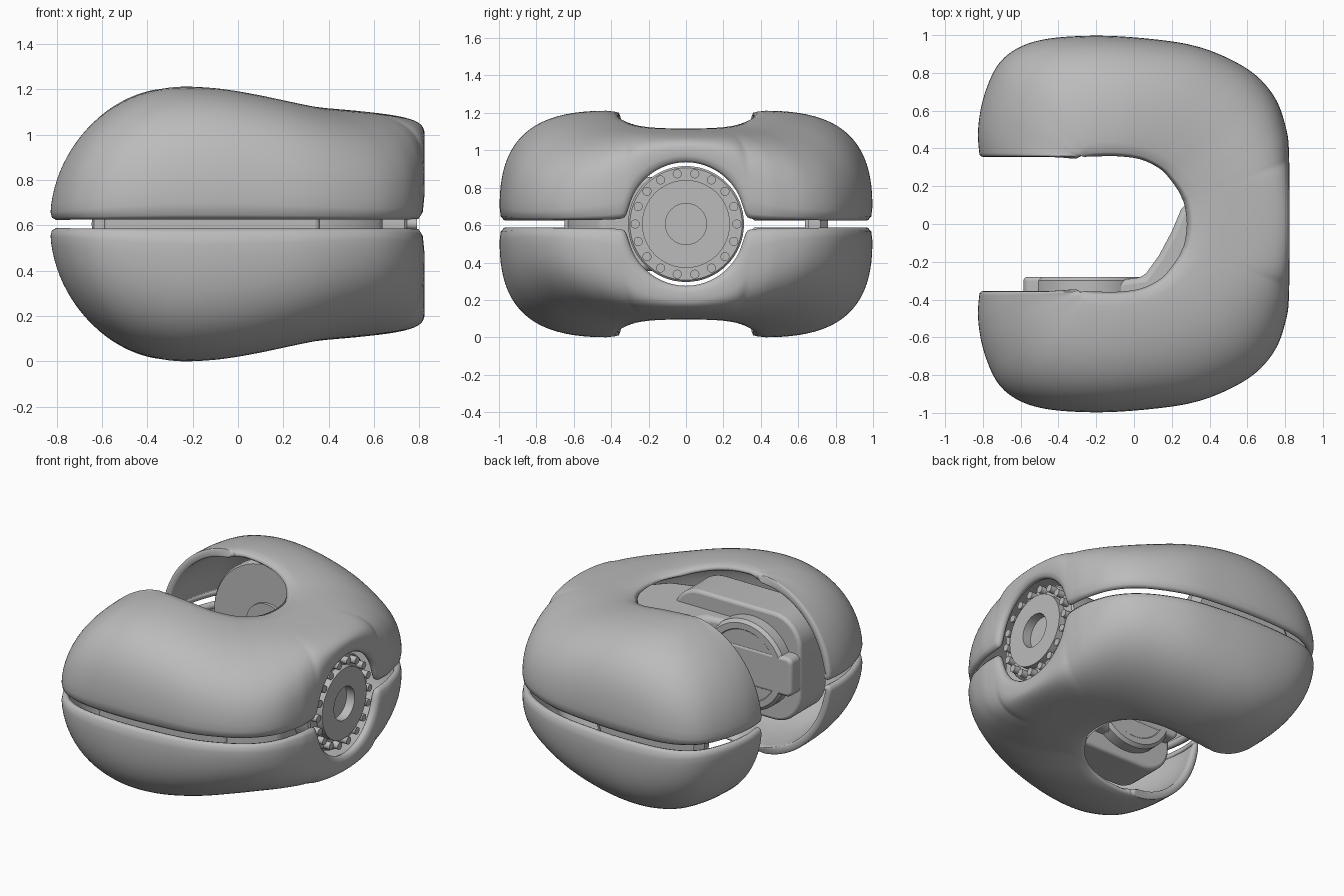
import bpy, bmesh, math
from mathutils import Vector

cube = bpy.data.objects.get("Cube")
if cube:
    bpy.data.objects.remove(cube, do_unlink=True)

MID = 0.606            # height of the seam between the two shells
ARM_X = -0.235         # centre of the round units inside the arms

grey = bpy.data.materials.new("mid grey")
grey.use_nodes = True
grey.diffuse_color = (0.5, 0.5, 0.5, 1)
grey.node_tree.nodes["Principled BSDF"].inputs["Base Color"].default_value = (0.5, 0.5, 0.5, 1)


def finish(name, bm, location=(0, 0, MID), rotation=(0, 0, 0), bevel=0, angle=35):
    mesh = bpy.data.meshes.new(name)
    bm.to_mesh(mesh)
    bm.free()
    mesh.materials.append(grey)
    obj = bpy.data.objects.new(name, mesh)
    bpy.context.scene.collection.objects.link(obj)
    obj.location, obj.rotation_euler = location, rotation
    bpy.ops.object.select_all(action='DESELECT')
    obj.select_set(True)
    bpy.context.view_layer.objects.active = obj
    bpy.ops.object.shade_smooth_by_angle(angle=math.radians(angle))
    if bevel:
        mod = obj.modifiers.new("soft edges", 'BEVEL')
        mod.width, mod.segments, mod.limit_method = bevel, 3, 'ANGLE'
    return obj


def lathe(name, profile, location, rotation, sides=64):
    """Turn (radius, height) points about the local z axis."""
    bm = bmesh.new()
    verts = [bm.verts.new((r, 0, h)) for r, h in profile]
    edges = [bm.edges.new(pair) for pair in zip(verts, verts[1:])]
    bmesh.ops.spin(bm, geom=verts + edges, cent=(0, 0, 0), axis=(0, 0, 1),
                   angle=math.tau, steps=sides)
    bmesh.ops.remove_doubles(bm, verts=bm.verts, dist=0.0005)
    bmesh.ops.recalc_face_normals(bm, faces=bm.faces)
    return finish(name, bm, location, rotation)


def rounded_block(name, low, high, corner, bevel):
    """Box between two corners, rounded when seen along y."""
    low, high = Vector(low), Vector(high)
    bm = bmesh.new()
    bmesh.ops.create_cube(bm, size=1)
    bmesh.ops.scale(bm, verts=bm.verts, vec=high - low)
    bmesh.ops.translate(bm, verts=bm.verts, vec=(low + high) / 2)
    along_y = [e for e in bm.edges if abs(e.verts[0].co.y - e.verts[1].co.y) > 0.01]
    bmesh.ops.bevel(bm, geom=along_y, offset=corner, segments=8, profile=0.5, affect='EDGES')
    return finish(name, bm, bevel=bevel)


def catmull(a, b, c, d, t):
    return [0.5 * (2*q + (r - p)*t + (2*p - 5*q + 4*r - s)*t*t + (3*q - p - 3*r + s)*t**3)
            for p, q, r, s in zip(a, b, c, d)]


# Shell sections: outer x, outer y, inner x, inner y, crown height, fullness
sections = [
    (-.82, .352, -.30, .36, .60, 1.92), (-.83, .50, -.28, .356, .60, 1.92),
    (-.795, .69, -.265, .352, .603, 2), (-.705, .87, -.25, .352, .605, 2.15),
    (-.53, .97, -.23, .352, .608, 2.5), (-.25, 1.0, -.19, .352, .608, 2.95),
    (.05, .987, -.08, .352, .598, 2.9), (.35, .94, .04, .335, .575, 2.7),
    (.61, .82, .14, .285, .55, 2.6), (.75, .67, .19, .23, .535, 2.9),
    (.81, .50, .23, .17, .528, 3.7), (.822, .40, .245, .135, .526, 4.5),
    (.824, .33, .255, .11, .525, 5.1), (.825, .20, .265, .06, .524, 5.8),
    (.825, 0, .27, 0, .524, 6.2)]


def rim(x, y):
    """Lower edge of the upper shell, arched with fillets over the motor opening."""
    seam, radius, y = 0.016, 0.327, abs(y)
    if x < 0.6:
        return seam
    arch = math.sqrt(radius**2 - y*y) if y < radius else 2 * (radius - y)
    return (arch + seam + math.hypot(arch - seam, 0.05)) / 2


rows = sections + [(r[0], -r[1], r[2], -r[3]) + r[4:] for r in reversed(sections[:-1])]
rows = [rows[0]] + rows + [rows[-1]]
fine = [catmull(*rows[i:i + 4], k / 4) for i in range(len(rows) - 3) for k in range(4)]
fine.append(rows[-1])

# Upper and lower shells, each section starting with a lip tucked in at the seam
bm = bmesh.new()
STEPS = 12
grid = []
for ox, oy, ix, iy, crown, full in fine:
    low = rim(ox, oy)
    lip = 1 - 0.055 / math.hypot(ox - ix, oy - iy)
    line = [bm.verts.new((ix + (ox - ix)*lip, iy + (oy - iy)*lip, low))]
    for j in range(STEPS + 1):
        a = j / STEPS * math.pi / 2
        out = math.cos(a) ** (2 / full) if j < STEPS else 0
        up = math.sin(a) ** (2 / full)
        drop = 0.065 * out * max(0, ox)
        line.append(bm.verts.new((ix + (ox - ix)*out, iy + (oy - iy)*out,
                                  low + (crown - drop - low)*up)))
    grid.append(line)
for a, b in zip(grid, grid[1:]):
    for j in range(len(a) - 1):
        bm.faces.new((a[j], a[j + 1], b[j + 1], b[j]))
bm.normal_update()
if sum(f.normal.z * f.calc_area() for f in bm.faces) < 0:
    bmesh.ops.reverse_faces(bm, faces=bm.faces)
shell = finish("outer_shells", bm, angle=180)
mirror = shell.modifiers.new("lower half", 'MIRROR')
mirror.use_axis = (False, False, True)
mirror.use_mirror_merge = False
wall = shell.modifiers.new("wall", 'SOLIDIFY')
wall.thickness, wall.offset = 0.05, -1
smooth = shell.modifiers.new("round", 'SUBSURF')
smooth.levels = smooth.render_levels = 1

# Side motor with stepped face and centre bore
ALONG_X = (0, math.pi / 2, 0)
lathe("side_motor", [(0, .3), (.295, .3), (.31, .32), (.31, .735), (.3, .745), (.235, .745),
                     (.235, .79), (.11, .79), (.11, .73), (0, .73)], (0, 0, MID), ALONG_X)

# Ring of bolts round the motor face
PINS = 18
bm = bmesh.new()
for i in range(PINS):
    a = math.tau * (i + 0.5) / PINS
    made = bmesh.ops.create_cone(bm, cap_ends=True, segments=16, radius1=.024,
                                 radius2=.024, depth=.06)
    bmesh.ops.translate(bm, verts=made["verts"],
                        vec=(.272 * math.cos(a), .272 * math.sin(a), .76))
finish("motor_bolts", bm, (0, 0, MID), ALONG_X)

# Front arm: housing inside the shell, cross bar and round bearing facing the gap
ALONG_Y = (-math.pi / 2, 0, 0)
rounded_block("front_housing", (-.59, -.65, -.36), (.36, -.37, .36), .2, .02)
rounded_block("bearing_bar", (-.585, -.4, -.13), (.12, -.28, .13), .04, .02)
lathe("front_bearing", [(0, -.45), (.3, -.45), (.3, -.3), (.28, -.28), (.24, -.28),
                        (.235, -.285), (0, -.285)], (ARM_X, 0, MID), ALONG_Y)

# Back arm bearing with a small hub
lathe("back_bearing", [(0, .76), (.36, .76), (.41, .72), (.41, .67), (.4, .655), (.15, .655),
                       (.15, .635), (0, .635)], (ARM_X, 0, MID), ALONG_Y)

# Elbow bracket joining the motor to the front bearing
outline = [(-.1, -.3), (.05, -.28), (.13, -.17), (.2, -.04), (.25, .08), (.32, .15),
           (.6, .15), (.64, -.45), (.52, -.58), (.3, -.65), (-.1, -.65)]
bm = bmesh.new()
base = bm.faces.new([bm.verts.new((x, y, -.25)) for x, y in outline])
top = bmesh.ops.extrude_face_region(bm, geom=[base])["geom"]
bmesh.ops.translate(bm, verts=[v for v in top if isinstance(v, bmesh.types.BMVert)],
                    vec=(0, 0, .5))
bmesh.ops.recalc_face_normals(bm, faces=bm.faces)
finish("elbow_bracket", bm, bevel=.03)
